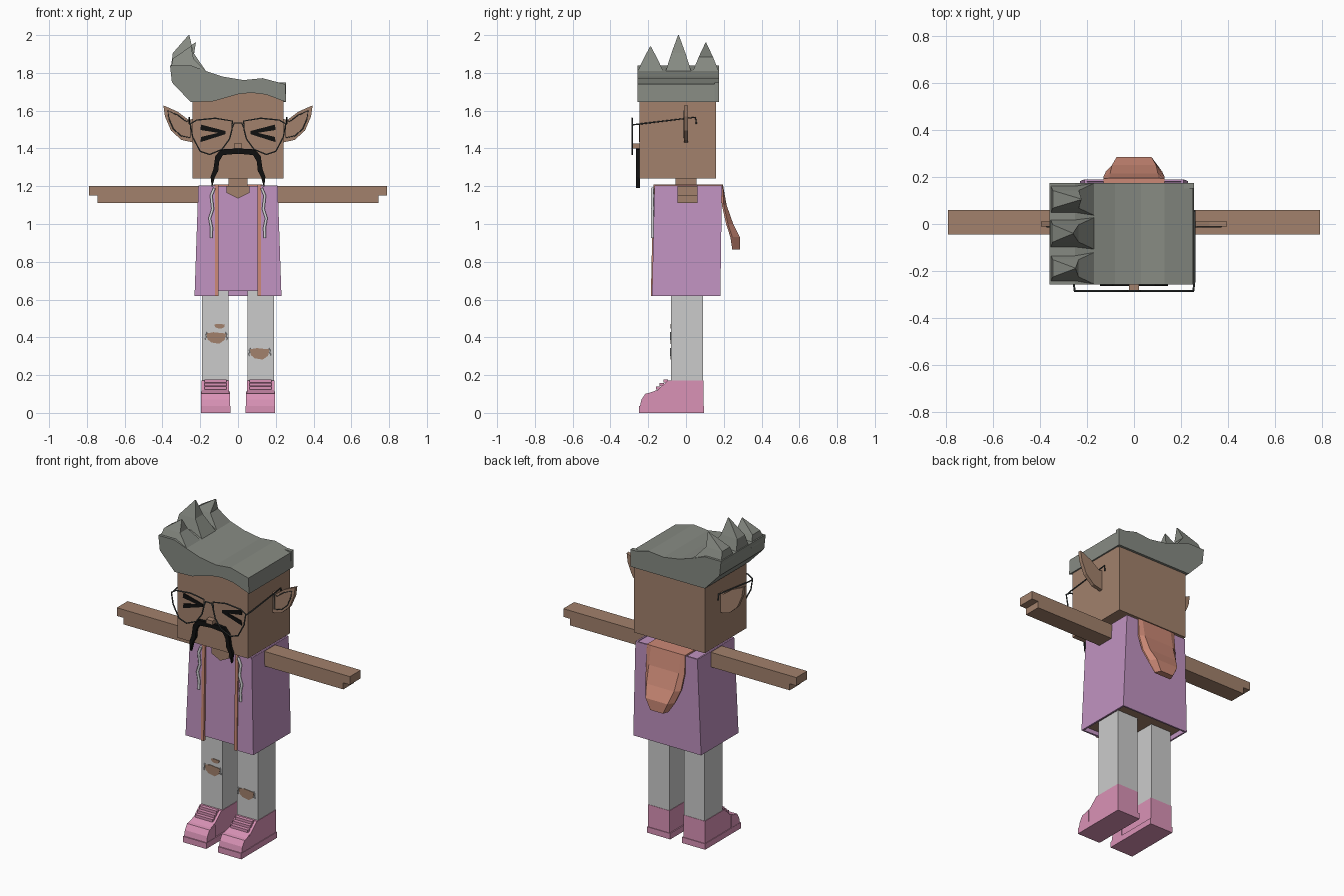
import bpy, bmesh
from mathutils import Vector

cube = bpy.data.objects.get("Cube")
if cube:
    bpy.data.objects.remove(cube, do_unlink=True)


def material(name, r, g, b):
    m = bpy.data.materials.new(name)
    m.use_nodes = True
    m.diffuse_color = (r, g, b, 1)
    m.node_tree.nodes["Principled BSDF"].inputs["Base Color"].default_value = (r, g, b, 1)
    return m


SKIN = material("brown skin", .36, .22, .15)
HAIR = material("grey hair", .24, .255, .225)
PURPLE = material("purple cloth", .53, .29, .53)
ORANGE = material("orange lining", .60, .25, .18)
PANTS = material("light grey pants", .60, .60, .60)
PINK = material("pink shoe", .70, .29, .47)
BLACK = material("black", .005, .005, .005)
WIRE = material("dark grey wire", .06, .07, .07)
CORD = material("pale cord", .68, .68, .70)


def link(name, bm, *mats):
    bmesh.ops.recalc_face_normals(bm, faces=bm.faces)
    me = bpy.data.meshes.new(name)
    bm.to_mesh(me)
    bm.free()
    for m in mats:
        me.materials.append(m)
    ob = bpy.data.objects.new(name, me)
    bpy.context.collection.objects.link(ob)
    return ob


def loft(name, rings, *mats):
    """Closed solid through rings of equal point count."""
    bm = bmesh.new()
    rows = [[bm.verts.new(p) for p in ring] for ring in rings]
    n = len(rows[0])
    for a, b in zip(rows, rows[1:]):
        for i in range(n):
            j = (i + 1) % n
            bm.faces.new((a[i], a[j], b[j], b[i]))
    bm.faces.new(rows[0])
    bm.faces.new(rows[-1])
    return link(name, bm, *mats)


def rect(x0, x1, y0, y1, z):
    return [(x0, y0, z), (x1, y0, z), (x1, y1, z), (x0, y1, z)]


def box(name, x, y, z, mat):
    return loft(name, [rect(*x, *y, z[0]), rect(*x, *y, z[1])], mat)


def front_prism(name, pts, y0, y1, mat, s=1):
    return loft(name, [[(s * x, y, z) for x, z in pts] for y in (y0, y1)], mat)


def side_prism(name, pts, x0, x1, mat):
    return loft(name, [[(x, y, z) for y, z in pts] for x in (x0, x1)], mat)


def wire(name, pts, radius, mat, closed=False):
    cu = bpy.data.curves.new(name, "CURVE")
    cu.dimensions = "3D"
    cu.bevel_depth = radius
    cu.bevel_resolution = 1
    cu.use_fill_caps = True
    sp = cu.splines.new("POLY")
    sp.points.add(len(pts) - 1)
    for p, co in zip(sp.points, pts):
        p.co = (*co, 1)
    sp.use_cyclic_u = closed
    cu.materials.append(mat)
    ob = bpy.data.objects.new(name, cu)
    bpy.context.collection.objects.link(ob)
    bpy.ops.object.select_all(action="DESELECT")
    ob.select_set(True)
    bpy.context.view_layer.objects.active = ob
    bpy.ops.object.convert(target="MESH")


# Head and neck
box("head", (-.24, .24), (-.245, .16), (1.24, 1.72), SKIN)
box("neck", (-.05, .05), (-.055, .055), (1.11, 1.25), SKIN)
front_prism("neckline", [(-.06, 1.2), (-.06, 1.165), (0, 1.135), (.06, 1.165), (.06, 1.2)],
            -.172, -.16, SKIN)

# Swept hair with an arched hairline
front_prism("hair", [(.255, 1.645), (.15, 1.685), (.07, 1.695), (0, 1.687), (-.13, 1.65),
                     (-.25, 1.645), (-.35, 1.75), (-.36, 1.84), (-.25, 1.84), (-.17, 1.81),
                     (-.08, 1.78), (.03, 1.762), (.13, 1.772), (.25, 1.74)], -.257, .175, HAIR)
box("hair_back", (-.25, .255), (.15, .175), (1.645, 1.75), HAIR)

# Bent hair spikes: base, middle ring and tip
for name, y, half, tip_x, tip_z in (("front_spike", -.188, .067, -.25, 1.94),
                                    ("middle_spike", -.04, .067, -.26, 2.0),
                                    ("back_spike", .105, .068, -.225, 1.96)):
    mid = 1.81 + (tip_z - 1.81) * .5
    loft(name, [rect(-.358, -.17, y - half, y + half, 1.81),
                rect(-.345, -.235, y - half * .55, y + half * .55, mid),
                rect(tip_x - .002, tip_x + .002, y - .002, y + .002, tip_z)], HAIR)

# Shirt with a bare underside, seen under the open jacket
shirt = loft("shirt", [rect(-.215, .215, -.172, .165, .645),
                       rect(-.2, .2, -.16, .178, 1.2)], PURPLE, SKIN)
for f in shirt.data.polygons:
    f.material_index = 1 if f.normal.z < -.9 else 0

# Jacket: sheet wrapped round the torso, open at the front
bm = bmesh.new()
rows = []
for w, f, b, z in ((.23, -.18, .182, .62), (.21, -.167, .19, 1.205)):
    path = [(-.11, f), (-w, f), (-w, b), (w, b), (w, f), (.11, f)]
    rows.append([bm.verts.new((x, y, z)) for x, y in path])
for i in range(5):
    bm.faces.new((rows[0][i], rows[0][i + 1], rows[1][i + 1], rows[1][i]))
jacket = link("jacket", bm, PURPLE)
# keep the outside of the sheet in place and thicken toward the torso
outward = jacket.data.polygons[2].normal.y > 0
mod = jacket.modifiers.new("thickness", "SOLIDIFY")
mod.thickness = .014
mod.offset = -1 if outward else 1
box("collar_plate", (-.13, .13), (.06, .192), (1.198, 1.21), ORANGE)

# Hood hanging behind, with a sloping rim
hood_rows = ((1.21, .183, .195, .13), (1.1, .19, .215, .13), (1.0, .212, .25, .12),
             (.93, .235, .285, .095), (.865, .245, .285, .055))
loft("hood", [[(-w, yi, z), (w, yi, z), (w, yi + .01, z), (w * .78, yo, z),
               (-w * .78, yo, z), (-w, yi + .01, z)] for z, yi, yo, w in hood_rows], ORANGE)

arm = [(.2, 1.11), (.745, 1.11), (.745, 1.15), (.79, 1.15), (.79, 1.2), (.2, 1.2)]
ear = [(.23, 1.56), (.26, 1.55), (.32, 1.595), (.395, 1.628), (.387, 1.57),
       (.355, 1.495), (.3, 1.445), (.23, 1.43)]
ear_mid = Vector((.31, 1.525))
lens = [(.03, 1.545), (.12, 1.56), (.22, 1.55), (.252, 1.53), (.24, 1.46), (.2, 1.385),
        (.15, 1.368), (.085, 1.395), (.045, 1.45), (.032, 1.5)]
shoe = [(.092, .03), (.092, .172), (-.095, .172), (-.15, .122), (-.21, .1), (-.235, .04), (-.235, .03)]
cord = [(.125, 1.19), (.142, 1.15), (.134, 1.08), (.15, 1.03), (.14, .98), (.142, .925)]

for side, s in (("left", 1), ("right", -1)):
    def span(a, b):
        return sorted((s * a, s * b))

    front_prism(side + "_arm", arm, -.045, .06, SKIN, s)

    # Ear: raised rim around a recessed middle
    inner = [tuple(ear_mid + (Vector(p) - ear_mid) * .72) for p in ear]
    loft(side + "_ear", [[(s * x, y, z) for x, z in ring] for ring, y in
                         ((inner, -.003), (inner, -.011), (ear, -.011), (ear, .011))], SKIN)
    wire(side + "_ear_line", [(s * x, -.011, z) for x, z in inner], .003, WIRE, True)

    # Jacket trim and drawcord
    loft(side + "_trim", [[(s * .103, y - .006, z), (s * .122, y - .006, z),
                           (s * .122, y + .012, z), (s * .103, y + .012, z)]
                          for y, z in ((-.18, .62), (-.167, 1.21))], ORANGE)
    box(side + "_shoulder_trim", span(.103, .122), (-.167, .19), (1.198, 1.21), ORANGE)
    wire(side + "_cord", [(s * x, -.178, z) for x, z in cord], .008, CORD)

    # Leg and shoe
    box(side + "_leg", span(.05, .19), (-.08, .09), (.1, .645), PANTS)
    side_prism(side + "_shoe", shoe, *span(.047, .193), PINK)
    box(side + "_sole", span(.04, .197), (-.25, .096), (0, .036), PINK)
    side_prism(side + "_toe_cap", [(-.245, .03), (-.236, .07), (-.215, .102), (-.16, .112), (-.16, .03)],
               *span(.042, .195), PINK)
    for k in range(3):
        y, z = -.108 - .02 * k, .168 - .018 * k
        box(side + "_lace", span(.062, .178), (y - .012, y + .012), (z - .008, z + .008), PINK)

    # Glasses rim and temple
    wire(side + "_lens_rim", [(s * x, -.285, z) for x, z in lens], .004, WIRE, True)
    wire(side + "_temple", [(s * .252, -.285, 1.525), (s * .257, -.24, 1.53),
                            (s * .257, .05, 1.565), (s * .257, .055, 1.53)], .004, WIRE)

    # Squeezed-shut eye: two tapering strokes
    for end in (1.512, 1.447):
        front_prism(side + "_eye_stroke", [(.065, 1.476), (.065, 1.492), (.195, end + .014),
                                           (.2, end - .014)], -.25, -.243, BLACK, s)

    # Half moustache
    front_prism(side + "_moustache", [(0, 1.4), (.09, 1.395), (.12, 1.36), (.13, 1.29), (.145, 1.25),
                                      (.138, 1.19), (.122, 1.25), (.105, 1.28), (.1, 1.33),
                                      (.08, 1.365), (0, 1.372)], -.264, -.244, BLACK, s)

wire("bridge", [(-.03, -.285, 1.51), (-.02, -.285, 1.535), (.02, -.285, 1.535), (.03, -.285, 1.51)],
     .004, WIRE)
box("nose", (-.022, .022), (-.28, -.24), (1.4, 1.425), SKIN)

# Torn patches on the legs: bare skin with pale threads at the ends
for name, x, z, w, h in (("right_knee_tear", -.115, .4, .052, .034),
                         ("right_small_tear", -.097, .46, .028, .014),
                         ("left_knee_tear", .115, .316, .052, .034)):
    front_prism(name, [(x - w, z + h * .6), (x - w * .3, z + h * .8), (x + w * .3, z + h * .7),
                       (x + w, z + h * .6), (x + w * .85, z - h * .4), (x + w * .3, z - h),
                       (x - w * .5, z - h * .8), (x - w * .9, z - h * .3)], -.083, -.079, SKIN)
    if w > .03:
        for s in (-1, 1):
            wire(name + "_thread", [(x + s * w, -.083, z + h * .8), (x + s * w * 1.1, -.083, z - h * .4)],
                 .003, CORD)
